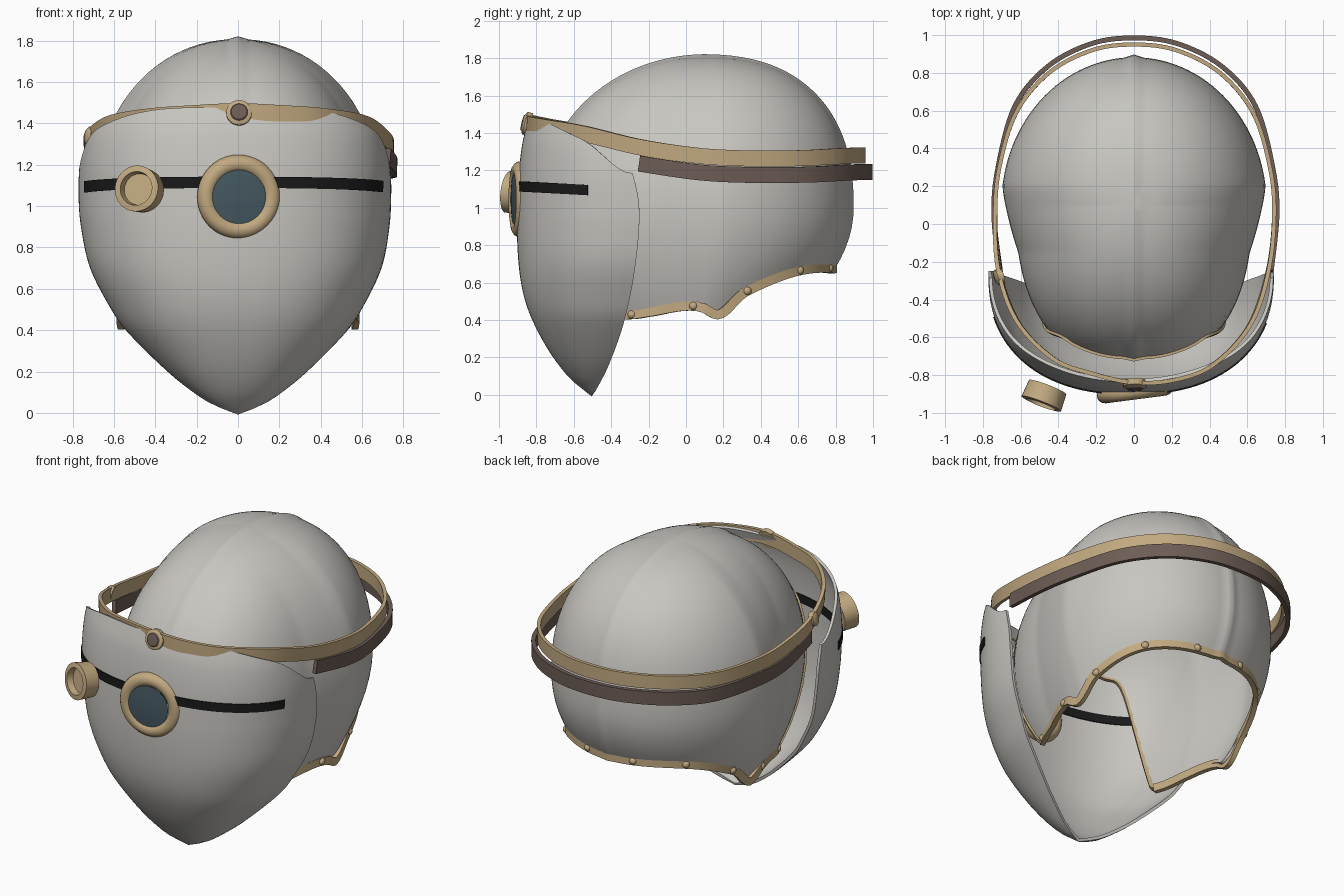
import bpy, bmesh, math
from mathutils import Vector

cube = bpy.data.objects.get("Cube")
if cube:
    bpy.data.objects.remove(cube)


def material(name, rgb):
    m = bpy.data.materials.new(name)
    m.use_nodes = True
    m.diffuse_color = (*rgb, 1)
    m.node_tree.nodes["Principled BSDF"].inputs["Base Color"].default_value = (*rgb, 1)
    return m


SHELL = material("pale grey shell", (0.58, 0.565, 0.53))
TAN = material("tan leather", (0.54, 0.40, 0.22))
BROWN = material("dark brown leather", (0.155, 0.11, 0.092))
BLACK = material("black slit", (0.01, 0.01, 0.01))
GLASS = material("blue grey glass", (0.06, 0.10, 0.12))


def finish(name, bm, mat, thickness=0):
    """Turn a bmesh into an object, optionally thickened, with sharp corners kept."""
    bmesh.ops.remove_doubles(bm, verts=bm.verts, dist=0.0005)
    bmesh.ops.recalc_face_normals(bm, faces=bm.faces)
    mesh = bpy.data.meshes.new(name)
    bm.to_mesh(mesh)
    bm.free()
    ob = bpy.data.objects.new(name, mesh)
    bpy.context.collection.objects.link(ob)
    mesh.materials.append(mat)
    bpy.ops.object.select_all(action="DESELECT")
    ob.select_set(True)
    bpy.context.view_layer.objects.active = ob
    if thickness:
        mod = ob.modifiers.new("thickness", "SOLIDIFY")
        mod.thickness, mod.offset = thickness, 0
        bpy.ops.object.modifier_apply(modifier=mod.name)
    bpy.ops.object.shade_smooth_by_angle(angle=math.radians(40))


def grid(name, rows, mat, thickness=0, wrap=False):
    """Skin a list of equal rows of points."""
    bm = bmesh.new()
    vs = [[bm.verts.new(p) for p in row] for row in rows]
    n = len(rows[0])
    for a, b in zip(vs, vs[1:]):
        for i in range(n if wrap else n - 1):
            j = (i + 1) % n
            bm.faces.new((a[i], a[j], b[j], b[i]))
    finish(name, bm, mat, thickness)


def lathe(name, profile, loc, axis, mat, n=32):
    """Spin (radius, height) pairs round an axis."""
    q = Vector(axis).to_track_quat("Z", "Y")
    rows = []
    for r, h in profile:
        r = max(r, 0.0001)
        ring = [(r * math.cos(2 * math.pi * i / n), r * math.sin(2 * math.pi * i / n), h) for i in range(n)]
        rows.append([Vector(loc) + q @ Vector(p) for p in ring])
    grid(name, rows, mat, wrap=True)


def ribbon(name, pts, width, thickness, mat, closed=False):
    """Flat band along a path, facing away from the vertical axis."""
    pts = [Vector(p) for p in pts]
    n, low, high = len(pts), [], []
    for i, p in enumerate(pts):
        a = pts[(i - 1) % n] if closed else pts[max(i - 1, 0)]
        b = pts[(i + 1) % n] if closed else pts[min(i + 1, n - 1)]
        out = Vector((p.x, p.y - 0.1, 0)).normalized()
        side = (b - a).cross(out).normalized() * width / 2
        low.append(p - side)
        high.append(p + side)
    grid(name, [low, high], mat, thickness, closed)


def smooth_path(pts, closed=False, steps=8):
    """Catmull-Rom curve through points."""
    pts = [Vector(p) for p in pts]
    n, out = len(pts), []
    for i in range(n if closed else n - 1):
        p = [pts[(i + k) % n] if closed else pts[min(max(i + k, 0), n - 1)] for k in (-1, 0, 1, 2)]
        for s in range(steps):
            t = s / steps
            out.append(0.5 * (2 * p[1] + (p[2] - p[0]) * t + (2 * p[0] - 5 * p[1] + 4 * p[2] - p[3]) * t * t
                              + (3 * p[1] - p[0] - 3 * p[2] + p[3]) * t ** 3))
    return out if closed else out + [pts[-1]]


def lookup(table, x):
    """Smooth interpolation in (x, value) pairs."""
    x = min(max(x, table[0][0]), table[-1][0])
    i = next(k for k in range(len(table) - 1) if x <= table[k + 1][0])
    slope = lambda k: ((table[min(k + 1, len(table) - 1)][1] - table[max(k - 1, 0)][1])
                       / (table[min(k + 1, len(table) - 1)][0] - table[max(k - 1, 0)][0]))
    (x0, a), (x1, b) = table[i], table[i + 1]
    h = x1 - x0
    t = (x - x0) / h
    return (a * (1 + 2 * t) * (1 - t) ** 2 + slope(i) * h * t * (1 - t) ** 2
            + b * t * t * (3 - 2 * t) - slope(i + 1) * h * t * t * (1 - t))


# Helmet dome with an open face; angle 0 is the front
RIM = [(0, 1.31), (28, 1.27), (40, 1.16), (54, 0.46), (57, 0.43), (70, 0.445), (87, 0.475), (97, 0.43),
       (109, 0.55), (137, 0.665), (180, 0.675)]


def dome_point(deg, z, grow=1):
    th = math.radians(deg)
    s, c = math.sin(th), math.cos(th)
    if c > 0:
        s, c = math.copysign(abs(s) ** 0.85, s), c ** 0.85
    back = max(0, -c)
    if z > 1:
        p = 2.05 + 0.35 * back
        f = max(0, 1 - ((z - 1) / 0.8) ** p) ** (1 / p)
    else:
        f = 1 - (0.6 + 0.6 * back) * (1 - z) ** 2
    f *= grow
    y = 0.1 - (0.86 if c > 0 else 0.775) * f * c
    x = (0.695 - 0.075 * min(1, max(0, (0.2 - y) / 0.35))) * f * s
    ridge = 0.014 * max(0, 1 - abs(x) / 0.05)
    return Vector((x, y - ridge * c * f, z + ridge * (1 - f)))


def rim_height(deg):
    return lookup(RIM, abs((deg + 180) % 360 - 180))


angles = [i * 2 for i in range(180)]
rows = []
for r in range(33):
    drop = 1 - math.cos(r / 32 * math.pi / 2)
    rows.append([dome_point(d, 1.8 - (1.8 - rim_height(d)) * drop) for d in angles])
grid("helmet_dome", rows, SHELL, 0.015, wrap=True)


def trim_point(deg):
    """Rim point, flared outward at the ear dips."""
    d = abs((deg + 180) % 360 - 180)
    return dome_point(deg, rim_height(deg), 1.005 + 0.05 * math.exp(-((d - 97) / 8) ** 2))


# Leather edging with rivets: broad round the neck, slim round the face opening
ribbon("rim_trim", [trim_point(d) for d in range(56, 305, 2)], 0.05, 0.03, TAN)
ribbon("brow_trim", [trim_point(d) for d in range(-56, 57, 2)], 0.025, 0.026, TAN)
for d in (60, 87, 110, 137, 165):
    for s in (1, -1):
        p = trim_point(s * d)
        out = Vector((p.x, p.y - 0.1, 0)).normalized()
        lathe("rim_rivet", [(0.024, 0), (0.022, 0.016), (0.012, 0.026), (0, 0.028)], p, out, TAN, 12)

# Pointed face mask, an open shell whose top leans inward
FRONT = [(0, -0.5), (0.1, -0.62), (0.28, -0.75), (0.5, -0.85), (0.75, -0.89), (1.1, -0.89), (1.35, -0.865), (1.5, -0.82)]
REAR = [(0, -0.5), (0.15, -0.42), (0.4, -0.33), (0.7, -0.27), (1.0, -0.25), (1.2, -0.29), (1.35, -0.35), (1.5, -0.38)]
HALF_WIDTH = [(0, 0), (0.05, 0.12), (0.1, 0.2), (0.2, 0.325), (0.4, 0.525), (0.5, 0.595), (0.7, 0.695),
              (0.9, 0.737), (1.05, 0.747), (1.2, 0.742), (1.35, 0.715), (1.5, 0.67)]
SQUARENESS = [(0, 0.87), (1.15, 0.87), (1.45, 0.95)]


def mask_point(a, z):
    s, c, e = math.sin(a), max(0, math.cos(a)), lookup(SQUARENESS, z)
    x = lookup(HALF_WIDTH, z) * math.copysign(abs(s) ** e, s)
    rear = lookup(REAR, z)
    return Vector((x - 0.015 * min(1, z), rear + (lookup(FRONT, z) - rear) * c ** e, z))


def mask_top(a):
    s = abs(math.sin(a))
    return 1.475 - 0.14 * s ** 4 - 0.15 * s ** 50


mask_angles = [math.radians(-90 + i * 180 / 80) for i in range(81)]
grid("face_mask", [[mask_point(a, mask_top(a) * (1 - r / 40)) for a in mask_angles] for r in range(41)], SHELL, 0.018)

# Viewing slit across the mask
slit = [mask_point(math.radians(-72 + i * 3), 1.115 - 0.022 * abs(i / 24 - 1) ** 2) for i in range(48)]
ribbon("viewing_slit", slit, 0.055, 0.03, BLACK)

# Head straps
HALF_STRAP = [(0, -0.84, 1.455), (0.22, -0.825, 1.445), (0.42, -0.745, 1.43), (0.61, -0.54, 1.395),
              (0.71, -0.25, 1.325), (0.742, 0.05, 1.28), (0.72, 0.3, 1.265), (0.63, 0.59, 1.265),
              (0.455, 0.8, 1.275), (0.225, 0.92, 1.28), (0, 0.95, 1.28)]
other = [(-x * (1.01 if y < -0.2 else 0.99), y * (0.96 if y < 0 else 1), z) for x, y, z in HALF_STRAP[-2:0:-1]]
ribbon("upper_strap", smooth_path(HALF_STRAP + other, True), 0.085, 0.022, TAN, True)
half = [(x * 1.02, y + 0.035 * (y > 0.5), z - 0.088) for x, y, z in HALF_STRAP[4:]]
lower = half + [(-x * 0.98, y, z) for x, y, z in half[-2::-1]]
ribbon("lower_strap", smooth_path(lower), 0.085, 0.026, BROWN)

# Strap buttons
for name, loc, axis, size in (("front_button", (0.005, -0.85, 1.45), (0, -1, 0.25), 1),
                              ("side_button", (-0.715, -0.28, 1.34), (-1, -0.3, 0.2), 0.7)):
    lathe(name, [(0, -0.02), (0.062 * size, -0.02), (0.062 * size, 0.012), (0.042 * size, 0.022), (0, 0.022)],
          loc, axis, TAN, 24)
lathe("button_centre", [(0.045, 0.02), (0.038, 0.028), (0, 0.03)], (0.005, -0.85, 1.45), (0, -1, 0.25), BROWN, 24)

# Central round eyepiece
AXIS = (0.13, -1, 0)
ring = [(0.16 + 0.044 * math.cos(t * math.pi / 8), 0.044 * math.sin(t * math.pi / 8)) for t in range(17)]
lathe("eyepiece_ring", ring, (0.005, -0.885, 1.045), AXIS, TAN, 48)
lathe("eyepiece_lens", [(0.13, 0), (0.07, 0.006), (0, 0.008)], (0.005, -0.921, 1.045), AXIS, GLASS, 40)

# Small side scope cup
lathe("side_scope", [(0, -0.05), (0.106, -0.05), (0.112, 0.045), (0.082, 0.05), (0.076, 0.01), (0, 0.01)],
      (-0.475, -0.91, 1.08), (-0.36, -0.93, 0.12), TAN, 32)
